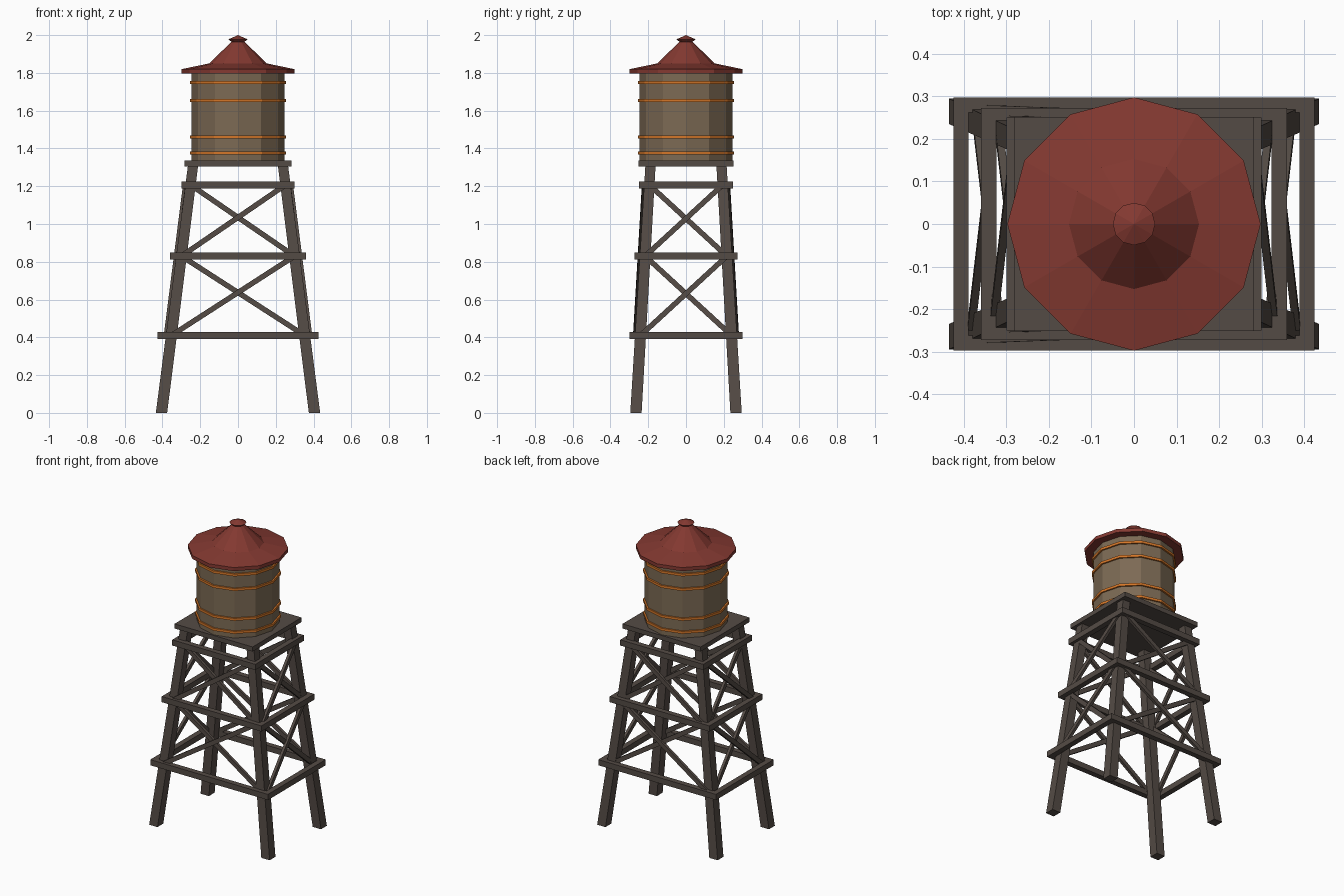
import bpy, bmesh, math
from mathutils import Vector

if "Cube" in bpy.data.objects:
    bpy.data.objects.remove(bpy.data.objects["Cube"])


def material(name, rgb):
    m = bpy.data.materials.new(name)
    m.diffuse_color = (*[((c / 255 + 0.055) / 1.055) ** 2.4 for c in rgb], 1)
    m.use_nodes = True
    m.node_tree.nodes["Principled BSDF"].inputs["Base Color"].default_value = m.diffuse_color
    return m


DARK = material("dark timber", (84, 75, 69))
PLANK = material("tank planks", (124, 106, 84))
BAND = material("orange hoops", (212, 118, 40))
ROOF = material("red roof", (132, 57, 49))


def finish(bm, name, mat):
    bmesh.ops.recalc_face_normals(bm, faces=bm.faces[:])
    me = bpy.data.meshes.new(name)
    bm.to_mesh(me)
    bm.free()
    me.materials.append(mat)
    ob = bpy.data.objects.new(name, me)
    bpy.context.collection.objects.link(ob)
    return ob


def bridge(bm, a, b):
    """Join two rings of points into a closed prism."""
    va, vb = ([bm.verts.new(p) for p in r] for r in (a, b))
    n = len(va)
    bm.faces.new(va[::-1])
    bm.faces.new(vb)
    for i in range(n):
        j = (i + 1) % n
        bm.faces.new((va[i], va[j], vb[j], vb[i]))


def square(x, y, z, hx, hy):
    return [(x + sx * hx, y + sy * hy, z) for sx, sy in ((-1, -1), (1, -1), (1, 1), (-1, 1))]


def beam(name, p, q, width, depth, outward):
    """Rectangular timber from p to q, its depth along the outward direction."""
    p, q = Vector(p), Vector(q)
    d = (q - p).normalized()
    side = d.cross(Vector(outward)).normalized()
    out = side.cross(d)
    offs = [side * (a * width / 2) + out * (b * depth / 2)
            for a, b in ((-1, -1), (1, -1), (1, 1), (-1, 1))]
    bm = bmesh.new()
    bridge(bm, [p + o for o in offs], [q + o for o in offs])
    return finish(bm, name, DARK)


def lathe(name, profile, mat, sides=12, loop=False):
    """Faceted solid of revolution; vertices fall on the axes."""
    bm = bmesh.new()
    rings = []
    for r, z in profile:
        if r == 0:
            rings.append([bm.verts.new((0, 0, z))] * sides)
        else:
            rings.append([bm.verts.new((r * math.cos(2 * math.pi * i / sides),
                                        r * math.sin(2 * math.pi * i / sides), z))
                          for i in range(sides)])
    pairs = list(zip(rings, rings[1:])) + ([(rings[-1], rings[0])] if loop else [])
    for a, b in pairs:
        for i in range(sides):
            j = (i + 1) % sides
            bm.faces.new(list(dict.fromkeys((a[i], a[j], b[j], b[i]))))
    return finish(bm, name, mat)


# Leg centre line at a given height
def leg_x(z):
    return 0.405 - 0.167 * z / 1.31


def leg_y(z):
    return 0.265 - 0.077 * z / 1.31


# Four splayed legs
for sx in (-1, 1):
    for sy in (-1, 1):
        bm = bmesh.new()
        bridge(bm, square(sx * leg_x(0), sy * leg_y(0), 0, 0.03, 0.03),
               square(sx * leg_x(1.31), sy * leg_y(1.31), 1.31, 0.027, 0.027))
        finish(bm, "leg", DARK)

# Horizontal rails: height, half length in x, half length in y
levels = [(0.41, 0.425, 0.298), (0.83, 0.36, 0.273), (1.207, 0.30, 0.25)]
for z, hx, hy in levels:
    for s in (-1, 1):
        y, x = s * (hy - 0.018), s * (hx - 0.018)
        beam("long_rail", (-hx, y, z), (hx, y, z), 0.037, 0.036, (0, s, 0))
        beam("short_rail", (x, -hy, z), (x, hy, z), 0.037, 0.036, (s, 0, 0))

# Cross braces on the outer leg faces
for (z0, _, _), (z1, _, _) in zip(levels, levels[1:]):
    for s in (-1, 1):
        for k in (-1, 1):
            off = 0.024 + 0.006 * k
            beam("long_side_brace", (-k * leg_x(z0), s * (leg_y(z0) + off), z0),
                 (k * leg_x(z1), s * (leg_y(z1) + off), z1), 0.028, 0.018, (0, s, 0))
            beam("short_side_brace", (s * (leg_x(z0) + off), -k * leg_y(z0), z0),
                 (s * (leg_x(z1) + off), k * leg_y(z1), z1), 0.028, 0.018, (s, 0, 0))

# Platform
bm = bmesh.new()
bridge(bm, square(0, 0, 1.305, 0.282, 0.252), square(0, 0, 1.335, 0.282, 0.252))
finish(bm, "platform", DARK)

# Tank and hoops
lathe("tank", [(0, 1.334), (0.245, 1.334), (0.245, 1.80), (0, 1.80)], PLANK)
for z in (1.375, 1.46, 1.655, 1.75):
    lathe("hoop", [(0.24, z - 0.008), (0.255, z - 0.008), (0.255, z + 0.008), (0.24, z + 0.008)],
          BAND, loop=True)

# Roof with a wide brim, and a small cap
lathe("roof", [(0, 1.797), (0.298, 1.797), (0.298, 1.82), (0.153, 1.85),
               (0.034, 1.965), (0, 1.965)], ROOF)
lathe("roof_cap", [(0, 1.96), (0.03, 1.96), (0.05, 1.978), (0, 2.0)], ROOF)
